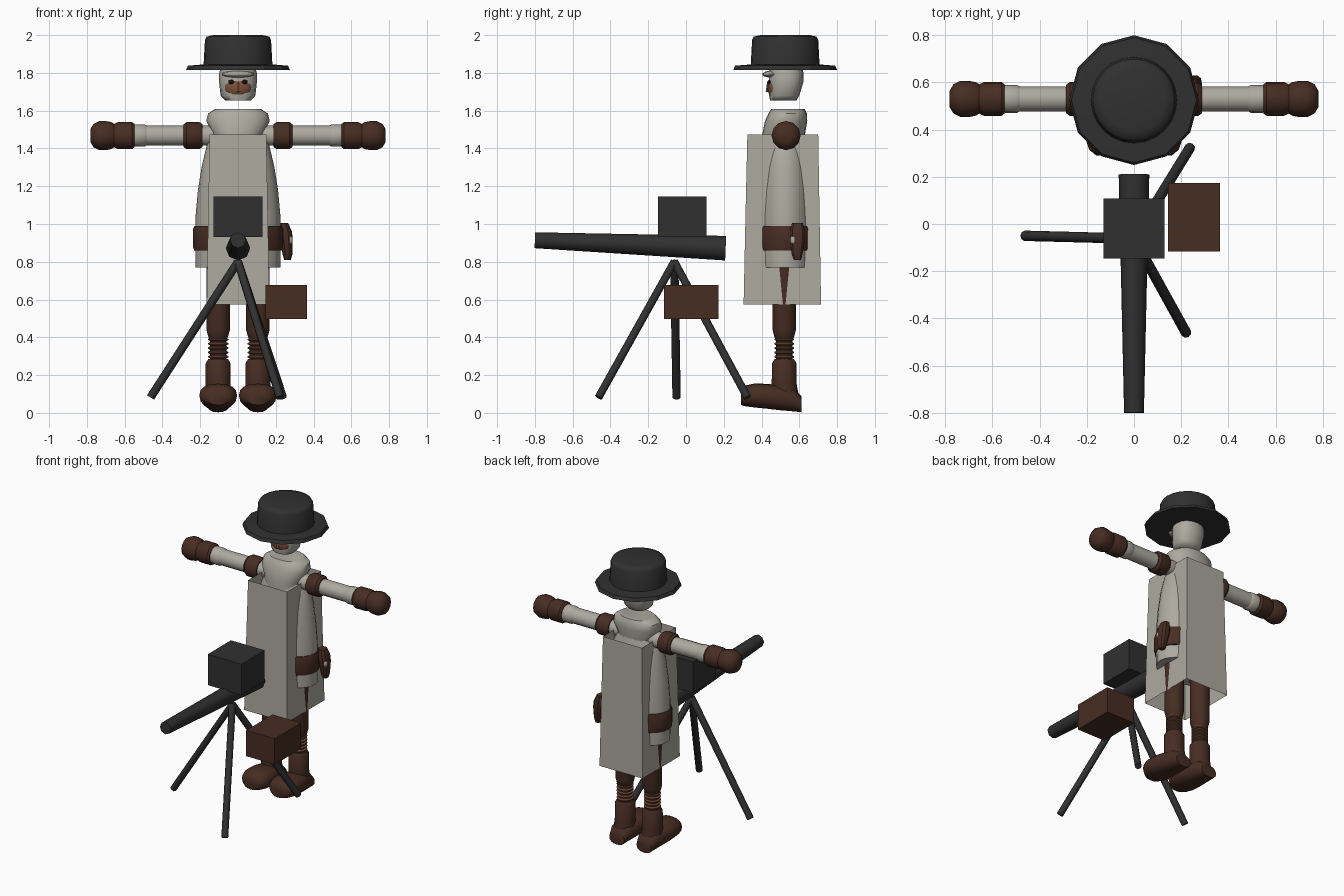
import bpy, bmesh, math
from mathutils import Vector

if "Cube" in bpy.data.objects:
    bpy.data.objects.remove(bpy.data.objects["Cube"])


def mat(name, r, g, b):
    m = bpy.data.materials.new(name)
    m.diffuse_color = (r, g, b, 1)
    m.use_nodes = True
    m.node_tree.nodes["Principled BSDF"].inputs["Base Color"].default_value = m.diffuse_color
    return m


CHARCOAL = mat("charcoal", 0.03, 0.03, 0.03)
LEATHER = mat("leather_brown", 0.062, 0.026, 0.016)
CLOTH = mat("pale_cloth", 0.42, 0.40, 0.35)
SKIN = mat("warm_skin", 0.19, 0.078, 0.043)
BLACK = mat("black", 0.008, 0.006, 0.005)


def finish(name, bm, m, smooth=True, angle=35):
    bmesh.ops.recalc_face_normals(bm, faces=bm.faces)
    me = bpy.data.meshes.new(name)
    bm.to_mesh(me)
    bm.free()
    me.materials.append(m)
    ob = bpy.data.objects.new(name, me)
    bpy.context.collection.objects.link(ob)
    if smooth:
        bpy.ops.object.select_all(action='DESELECT')
        ob.select_set(True)
        bpy.context.view_layer.objects.active = ob
        bpy.ops.object.shade_smooth_by_angle(angle=math.radians(angle))
    return ob


def loft(name, rings, m, n=16, axis='z', power=1.0, smooth=True, angle=35, turn=0.0):
    """Skin elliptical rings (t, u, v, ru, rv) stacked along an axis."""
    order = {'z': lambda t, u, v: (u, v, t),
             'x': lambda t, u, v: (t, u, v),
             'y': lambda t, u, v: (u, t, v)}[axis]
    bm = bmesh.new()
    loops = []
    for t, u, v, ru, rv in rings:
        loop = []
        for i in range(n):
            a = 2 * math.pi * i / n + turn
            c, s = math.cos(a), math.sin(a)
            c = math.copysign(abs(c) ** power, c)
            s = math.copysign(abs(s) ** power, s)
            loop.append(bm.verts.new(order(t, u + ru * c, v + rv * s)))
        loops.append(loop)
    for a, b in zip(loops, loops[1:]):
        for i in range(n):
            j = (i + 1) % n
            bm.faces.new((a[i], a[j], b[j], b[i]))
    bm.faces.new(loops[0])
    bm.faces.new(loops[-1])
    return finish(name, bm, m, smooth, angle)


def box(name, x0, x1, y0, y1, z0, z1, m):
    bm = bmesh.new()
    bmesh.ops.create_cube(bm, size=1)
    for v in bm.verts:
        v.co = ((x0 + x1) / 2 + v.co.x * (x1 - x0),
                (y0 + y1) / 2 + v.co.y * (y1 - y0),
                (z0 + z1) / 2 + v.co.z * (z1 - z0))
    return finish(name, bm, m, False)


def ball(name, c, r, m, seg=16, rings=10):
    bm = bmesh.new()
    bmesh.ops.create_uvsphere(bm, u_segments=seg, v_segments=rings, radius=1)
    for v in bm.verts:
        v.co = Vector([c[i] + v.co[i] * r[i] for i in range(3)])
    return finish(name, bm, m, angle=60)


def rod(name, p, q, r0, r1, m, n=8):
    p, q = Vector(p), Vector(q)
    d = q - p
    bm = bmesh.new()
    bmesh.ops.create_cone(bm, cap_ends=True, segments=n, radius1=r0, radius2=r1, depth=d.length)
    rot = d.to_track_quat('Z', 'Y')
    for v in bm.verts:
        v.co = rot @ v.co + (p + q) / 2
    return finish(name, bm, m, angle=50)


CY = 0.525  # depth of the standing figure

# Hat
loft("hat_brim", [(z, 0, CY, r, r) for z, r in
     [(1.815, 0.275), (1.838, 0.265), (1.845, 0.18)]], CHARCOAL, 12, turn=math.pi / 6, angle=25)
loft("hat_crown", [(z, 0, CY, r, r) for z, r in
     [(1.83, 0.183), (1.975, 0.175), (1.992, 0.166), (2.0, 0.13)]], CHARCOAL, 24, angle=50)

# Hooded head
loft("hood", [(1.655, 0, 0.515, 0.07, 0.07), (1.68, 0, 0.52, 0.092, 0.08),
              (1.75, 0, 0.53, 0.1, 0.091), (1.80, 0, 0.53, 0.1, 0.092),
              (1.83, 0, 0.53, 0.09, 0.085)], CLOTH, 16, power=0.85, angle=60)
ball("face", (0, 0.47, 1.722), (0.074, 0.038, 0.058), SKIN)
ball("hood_peak", (0, 0.45, 1.793), (0.085, 0.046, 0.018), CLOTH)
rod("nose", (0, 0.438, 1.70), (0, 0.436, 1.755), 0.016, 0.006, SKIN, 6)
for s, side in ((-1, "left"), (1, "right")):
    ball("eye_" + side, (s * 0.036, 0.442, 1.752), (0.016, 0.009, 0.012), BLACK, 8, 6)

# Cowl collar
loft("cowl", [(1.40, 0, 0.515, 0.12, 0.11), (1.48, 0, 0.518, 0.135, 0.113),
              (1.545, 0, 0.53, 0.168, 0.112), (1.585, 0, 0.538, 0.158, 0.102),
              (1.61, 0, 0.54, 0.12, 0.088)], CLOTH, 20, power=0.9, angle=40)

# Torso, belt and hanging coat
loft("torso", [(0.77, 0, CY, 0.224, 0.15), (0.9, 0, CY, 0.227, 0.152), (1.05, 0, CY, 0.224, 0.15),
               (1.18, 0, CY, 0.212, 0.145), (1.3, 0, CY, 0.193, 0.138),
               (1.42, 0, CY, 0.165, 0.12), (1.5, 0, CY, 0.12, 0.1)], CLOTH, 24, angle=50)
loft("belt", [(0.86, 0, CY, 0.232, 0.16), (0.875, 0, CY, 0.237, 0.163), (0.975, 0, CY, 0.237, 0.163),
              (0.99, 0, CY, 0.23, 0.16)], LEATHER, 24, angle=50)
bm = bmesh.new()
levels = [[bm.verts.new((x * w, y, z)) for x, y in ((-1, y0), (1, y0), (1, y1), (-1, y1))]
          for z, w, y0, y1 in ((0.575, 0.166, 0.305, 0.715), (1.05, 0.158, 0.315, 0.707),
                               (1.475, 0.15, 0.325, 0.70))]
for a, b in zip(levels, levels[1:]):
    for i in range(4):
        j = (i + 1) % 4
        bm.faces.new((a[i], a[j], b[j], b[i]))
finish("coat", bm, CLOTH)

# Holster on the right hip
loft("holster", [(0.81, 0.262, 0.59, 0.018, 0.02), (0.84, 0.262, 0.588, 0.026, 0.03),
                 (0.92, 0.255, 0.59, 0.034, 0.042), (0.96, 0.25, 0.59, 0.036, 0.042),
                 (1.005, 0.24, 0.59, 0.025, 0.03)], LEATHER, 10, power=0.8)
ball("holster_stud", (0.275, 0.568, 0.915), (0.014, 0.016, 0.025), CLOTH, 8, 6)

# Arms and legs, one set per side
for s, side in ((-1, "left"), (1, "right")):
    def limb(name, prof, m, n=16, z=1.468):
        loft(f"{name}_{side}", [(s * x, 0.53, z, r, r) for x, r in prof], m, n, 'x')

    limb("sleeve", [(0.1, 0.053), (0.5, 0.053)], CLOTH)
    limb("sleeve_end", [(0.485, 0.053), (0.495, 0.059), (0.545, 0.059), (0.56, 0.055)], CLOTH)
    limb("shoulder_band", [(0.188, 0.06), (0.205, 0.072), (0.272, 0.072), (0.288, 0.06)], LEATHER)
    limb("glove_cuff", [(0.548, 0.062), (0.562, 0.072), (0.635, 0.072), (0.66, 0.06)], LEATHER)
    limb("hand", [(0.645, 0.055), (0.67, 0.071), (0.70, 0.077), (0.735, 0.077),
                  (0.765, 0.062), (0.781, 0.035)], LEATHER, 12)

    x, y = s * 0.105, 0.52
    loft(f"trouser_{side}", [(z, x, y, r, r) for z, r in
         [(0.39, 0.045), (0.405, 0.053), (0.44, 0.062), (0.8, 0.063)]], LEATHER)
    loft(f"shin_{side}", [(0.25, x, y, 0.043, 0.043), (0.42, x, y, 0.043, 0.043)], LEATHER)
    for i in range(5):
        z = 0.297 + i * 0.023
        loft(f"shin_wrap_{side}_{i + 1}", [(z - 0.008, x, y, 0.044, 0.044), (z - 0.003, x, y, 0.054, 0.054),
             (z + 0.003, x, y, 0.054, 0.054), (z + 0.008, x, y, 0.044, 0.044)], SKIN, 14)
    loft(f"boot_shaft_{side}", [(0.06, x, y + 0.01, 0.07, 0.075), (0.15, x, y, 0.066, 0.068),
         (0.262, x, y, 0.066, 0.067), (0.285, x, y, 0.052, 0.053)], LEATHER, 14)
    loft(f"boot_foot_{side}", [(0.29, x, 0.082, 0.055, 0.04), (0.315, x, 0.09, 0.085, 0.055),
         (0.36, x, 0.092, 0.1, 0.063), (0.43, x, 0.088, 0.098, 0.066), (0.50, x, 0.08, 0.085, 0.066),
         (0.57, x, 0.07, 0.072, 0.062), (0.612, x, 0.045, 0.058, 0.042)],
         LEATHER, 16, 'y', power=0.85, angle=50)

# Long tapered barrel with housing on a tripod
rod("barrel", (0, -0.80, 0.914), (0, 0.21, 0.872), 0.042, 0.065, CHARCOAL, 8)
box("housing", -0.13, 0.13, -0.147, 0.108, 0.93, 1.145, CHARCOAL)
for i, foot in enumerate(((-0.463, -0.05, 0.082), (0.238, 0.325, 0.082), (0.222, -0.463, 0.082))):
    rod(f"tripod_leg_{i + 1}", (0, -0.062, 0.80), foot, 0.022, 0.022, CHARCOAL, 8)

# Side supply box
box("supply_box", 0.145, 0.365, -0.117, 0.173, 0.497, 0.677, LEATHER)
